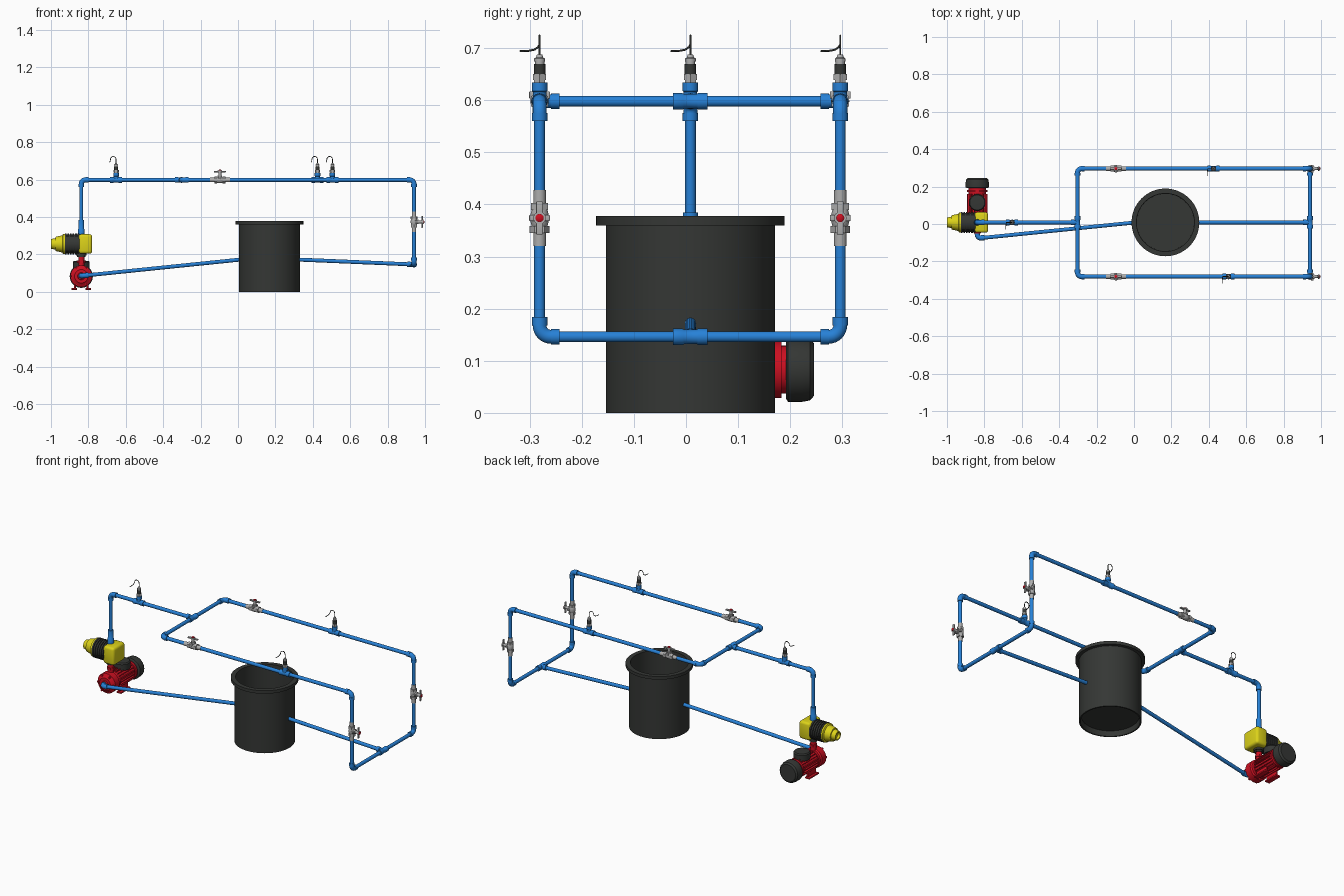
import bpy, bmesh, math
from mathutils import Vector, Matrix

if "Cube" in bpy.data.objects:
    bpy.data.objects.remove(bpy.data.objects["Cube"])

def material(name, c):
    m = bpy.data.materials.new(name)
    m.diffuse_color = (*c, 1)
    m.use_nodes = True
    m.node_tree.nodes["Principled BSDF"].inputs["Base Color"].default_value = m.diffuse_color
    return m

BLUE = material("pipe_blue", (0.02, 0.22, 0.68))
DARK = material("dark_plastic", (0.035, 0.038, 0.035))
RED = material("pump_red", (0.6, 0.005, 0.015))
YEL = material("controller_yellow", (0.72, 0.65, 0.01))
STEEL = material("steel", (0.42, 0.42, 0.42))
X, Y, Z = Vector((1, 0, 0)), Vector((0, 1, 0)), Vector((0, 0, 1))

def finish(name, bm, mat):
    bmesh.ops.recalc_face_normals(bm, faces=bm.faces)
    me = bpy.data.meshes.new(name)
    bm.to_mesh(me)
    bm.free()
    ob = bpy.data.objects.new(name, me)
    bpy.context.collection.objects.link(ob)
    me.materials.append(mat)
    bpy.ops.object.select_all(action='DESELECT')
    ob.select_set(True)
    bpy.context.view_layer.objects.active = ob
    bpy.ops.object.shade_smooth_by_angle(angle=math.radians(35))
    return ob

def lathe(name, origin, axis, profile, mat, n=28):
    """Revolve (distance, radius) pairs about an axis; open ends are capped."""
    M = Matrix.Translation(origin) @ Z.rotation_difference(Vector(axis)).to_matrix().to_4x4()
    bm = bmesh.new()
    rings = []
    for d, r in profile:
        k = n if r > 0 else 1
        rings.append([bm.verts.new(M @ Vector((r * math.cos(a), r * math.sin(a), d)))
                      for a in (2 * math.pi * i / n for i in range(k))])
    for a, b in zip(rings, rings[1:]):
        for i in range(n):
            j = (i + 1) % n
            q = [a[i % len(a)], a[j % len(a)], b[j % len(b)], b[i % len(b)]]
            bm.faces.new(list(dict.fromkeys(q)))
    for r in (rings[0], rings[-1]):
        if len(r) > 1:
            bm.faces.new(r)
    return finish(name, bm, mat)

def rod(name, a, b, r, mat, n=24):
    v = Vector(b) - Vector(a)
    return lathe(name, a, v.normalized(), [(0, r), (v.length, r)], mat, n)

def box(name, c, size, mat, rot=None, bevel=0.003):
    bm = bmesh.new()
    bmesh.ops.create_cube(bm, size=1)
    bmesh.ops.scale(bm, vec=size, verts=bm.verts)
    bmesh.ops.bevel(bm, geom=bm.edges[:], offset=bevel, segments=3, affect='EDGES', profile=0.5)
    if rot:
        bmesh.ops.rotate(bm, matrix=rot, verts=bm.verts)
    bmesh.ops.translate(bm, vec=c, verts=bm.verts)
    return finish(name, bm, mat)

def sweep(name, pts, r, mat):
    cu = bpy.data.curves.new(name, 'CURVE')
    cu.dimensions = '3D'
    cu.bevel_depth, cu.bevel_resolution, cu.use_fill_caps = r, 5, True
    sp = cu.splines.new('POLY')
    sp.points.add(len(pts) - 1)
    for p, co in zip(sp.points, pts):
        p.co = (*co, 1)
    tmp = bpy.data.objects.new(name, cu)
    bpy.context.collection.objects.link(tmp)
    bm = bmesh.new()
    bm.from_mesh(tmp.to_mesh())
    tmp.to_mesh_clear()
    bpy.data.objects.remove(tmp)
    return finish(name, bm, mat)

def elbow(name, corner, a, b, arm=0.038, bend=0.022):
    """Rounded corner fitting with a collar on each arm."""
    c, a, b = Vector(corner), Vector(a).normalized(), Vector(b).normalized()
    pts = [c + a * arm]
    for i in range(9):
        t = i / 8 * math.pi / 2
        pts.append(c + a * bend * (1 - math.sin(t)) + b * bend * (1 - math.cos(t)))
    pts.append(c + b * arm)
    sweep(name, pts, 0.0135, BLUE)
    for d in (a, b):
        rod(name + "_collar", c + d * (arm - 0.016), c + d * arm, 0.0148, BLUE)

def tee(name, c, run, branch):
    c = Vector(c)
    lathe(name + "_run", c - run * 0.033, run,
          [(0, .0155), (.018, .0155), (.021, .014), (.045, .014), (.048, .0155), (.066, .0155)], BLUE)
    lathe(name + "_branch", c, branch, [(0, .013), (.018, .013), (.02, .0148), (.036, .0148)], BLUE)

def sensor(name, c):
    """Pipe tee carrying a threaded probe and a looping cable."""
    c = Vector(c)
    tee(name + "_tee", c, X, Z)
    lathe(name + "_hex_nut", c + Z * .035, Z, [(0, .012), (.006, .012), (.006, .0145), (.017, .0145)], STEEL, 6)
    lathe(name + "_body", c + Z * .052, Z, [(0, .011), (.02, .011)], DARK)
    lathe(name + "_gland", c + Z * .072, Z,
          [(0, .009), (.004, .009), (.004, .0105), (.01, .0105), (.012, .007), (.018, .005)], STEEL, 12)
    pts = [c + Z * .085, c + Z * .108]
    for i in range(9):
        t = i / 8 * math.pi
        pts.append(c + Vector((-.015 * (1 - math.cos(t)), 0, .109 + .017 * math.sin(t))))
    pts += [c + Vector(p) for p in ((-.031, -.003, .104), (-.032, -.01, .099), (-.033, -.02, .097), (-.034, -.038, .096))]
    sweep(name + "_cable", pts, 0.0019, DARK)

def valve(name, c, axis, stem):
    """Ball valve with two unions, hex ends and a butterfly handle."""
    c = Vector(c)
    side = axis.cross(stem)
    R = Matrix((axis, side, stem)).transposed()
    lathe(name + "_body", c - axis * .022, axis,
          [(0, .012), (.008, .0155), (.016, .0175), (.028, .0175), (.036, .0155), (.044, .012)], STEEL)
    for s in (-1, 1):
        lathe(name + "_hex_end", c + axis * s * .015, axis * s, [(0, .019), (.014, .019)], STEEL, 6)
        lathe(name + "_union", c + axis * s * .028, axis * s, [(0, .012), (.026, .012)], STEEL)
        box(name + "_wing", c + axis * s * .019 + stem * .044, (.026, .013, .007), STEEL, R, .002)
        box(name + "_ear", c + side * s * .014 + stem * .012, (.012, .012, .014), STEEL, R, .002)
    lathe(name + "_stem", c + stem * .012, stem,
          [(0, .012), (.013, .012), (.013, .008), (.03, .008), (.03, .012), (.038, .012)], STEEL)
    lathe(name + "_red_cap", c + stem * .049, stem, [(0, .008), (.004, .008), (.006, .005)], RED, 12)

# layout
XP, XT, XR, YC, YF, YB, ZT, ZB = -.838, -.302, .941, .0085, -.281, .296, .598, .146
TX, R = .168, .0103

# open tank with rim and recessed base
lathe("tank", (TX, YC, 0), Z, [(.03, 0), (.03, .15), (0, .155), (0, .1625), (.36, .1625), (.36, .181),
      (.378, .181), (.378, .155), (.045, .153), (.045, 0)], DARK, 64)

# supply line
rod("riser", (XP, YC, .3), (XP, YC, ZT - .022), R, BLUE)
lathe("riser_coupling", (XP, YC, .305), Z, [(0, .017), (.03, .017), (.034, .0145), (.08, .0145)], BLUE)
elbow("supply_elbow", (XP, YC, ZT), -Z, X)
rod("supply_pipe", (XP + .022, YC, ZT), (XT, YC, ZT), R, BLUE)
sensor("supply_sensor", (-.652, YC, ZT))
tee("splitter_tee", (XT, YC, ZT), Y, -X)

# two parallel branches
for tag, y, s, sx in (("front", YF, -1, .505), ("back", YB, 1, .425)):
    inn = -Y * s
    rod(tag + "_manifold_pipe", (XT, YC, ZT), (XT, y - s * .022, ZT), R, BLUE)
    elbow(tag + "_manifold_elbow", (XT, y, ZT), inn, X)
    rod(tag + "_long_pipe", (XT + .022, y, ZT), (XR - .022, y, ZT), R, BLUE)
    valve(tag + "_top_valve", (-.097, y, ZT), X, Z)
    sensor(tag + "_sensor", (sx, y, ZT))
    elbow(tag + "_upper_elbow", (XR, y, ZT), -X, -Z)
    rod(tag + "_drop_pipe", (XR, y, ZT - .022), (XR, y, ZB + .022), R, BLUE)
    valve(tag + "_drop_valve", (XR, y, .374), Z, X)
    elbow(tag + "_lower_elbow", (XR, y, ZB), Z, inn)
    rod(tag + "_return_manifold", (XR, y - s * .022, ZB), (XR, YC, ZB), R, BLUE)

# return to tank and suction to pump
back = Vector((TX + .158, YC, .172)) - Vector((XR, YC, ZB))
tee("return_tee", (XR, YC, ZB), Y, back.normalized())
rod("return_pipe", (XR, YC, ZB), Vector((XR, YC, ZB)) + back, R, BLUE)
inlet, port = Vector((XP, -.077, .085)), Vector((TX - .158, YC, .172))
d = (port - inlet).normalized()
rod("suction_pipe", inlet + d * .022, port, R, BLUE)
elbow("suction_elbow", inlet, Y, d)

# pump: volute, finned motor, fan cover
ZM = .083
lathe("pump_volute", (XP, -.052, ZM), Y, [(0, .018), (.008, .02), (.008, .036), (.016, .045), (.022, .058),
      (.06, .058), (.066, .05), (.08, .05)], RED, 32)
rod("pump_outlet", (XP, YC, ZM + .04), (XP, YC, .19), .016, RED)
lathe("pump_outlet_flange", (XP, YC, .155), Z, [(0, .022), (.012, .022)], RED, 6)
lathe("motor", (XP, .025, ZM), Y, [(0, .046), (.145, .046), (.145, .054), (.158, .054), (.158, .046), (.175, .046)], RED, 32)
for i in range(20):
    a = 2 * math.pi * i / 20
    box("motor_fin", (XP + .048 * math.sin(a), .097, ZM + .048 * math.cos(a)), (.004, .125, .014), RED,
        Matrix.Rotation(a, 3, 'Y'), .001)
lathe("fan_cover", (XP, .192, ZM), Y, [(0, .056), (.004, .062), (.03, .062), (.046, .059), (.054, .05), (.054, 0)], DARK, 32)
lathe("terminal_box", (XP, .115, ZM + .04), Z, [(0, .045), (.035, .045), (.042, .04), (.045, 0)], DARK, 32)
for i in range(6):
    a = math.pi / 3 * i
    rod("volute_bolt", (XP + .05 * math.cos(a), -.042, ZM + .05 * math.sin(a)),
        (XP + .05 * math.cos(a), -.02, ZM + .05 * math.sin(a)), .006, RED, 6)
for s in (-1, 1):
    box("pump_foot", (XP + s * .038, .075, .015), (.03, .09, .01), RED)
    box("pump_leg", (XP + s * .034, .075, .03), (.01, .08, .034), RED)

# pressure controller
ZC = .256
ribs = []
for i in range(6):
    x = i * .0135
    ribs += [(x, .056), (x + .009, .056), (x + .009, .05), (x + .0135, .05)]
lathe("controller_ribs", (-.925, YC, ZC), X, ribs, DARK, 32)
lathe("controller_nose", (-.925, YC, ZC), -X, [(0, .054), (.01, .054), (.014, .046), (.05, .038),
      (.05, .031), (.075, .026), (.075, .019), (.06, .019), (.06, 0)], YEL, 32)
box("controller_head", (-.816, YC, ZC), (.072, .11, .104), YEL, None, .014)
lathe("controller_base", (XP, YC, .185), Z, [(0, .022), (.008, .022), (.008, .028), (.03, .028)], DARK)
